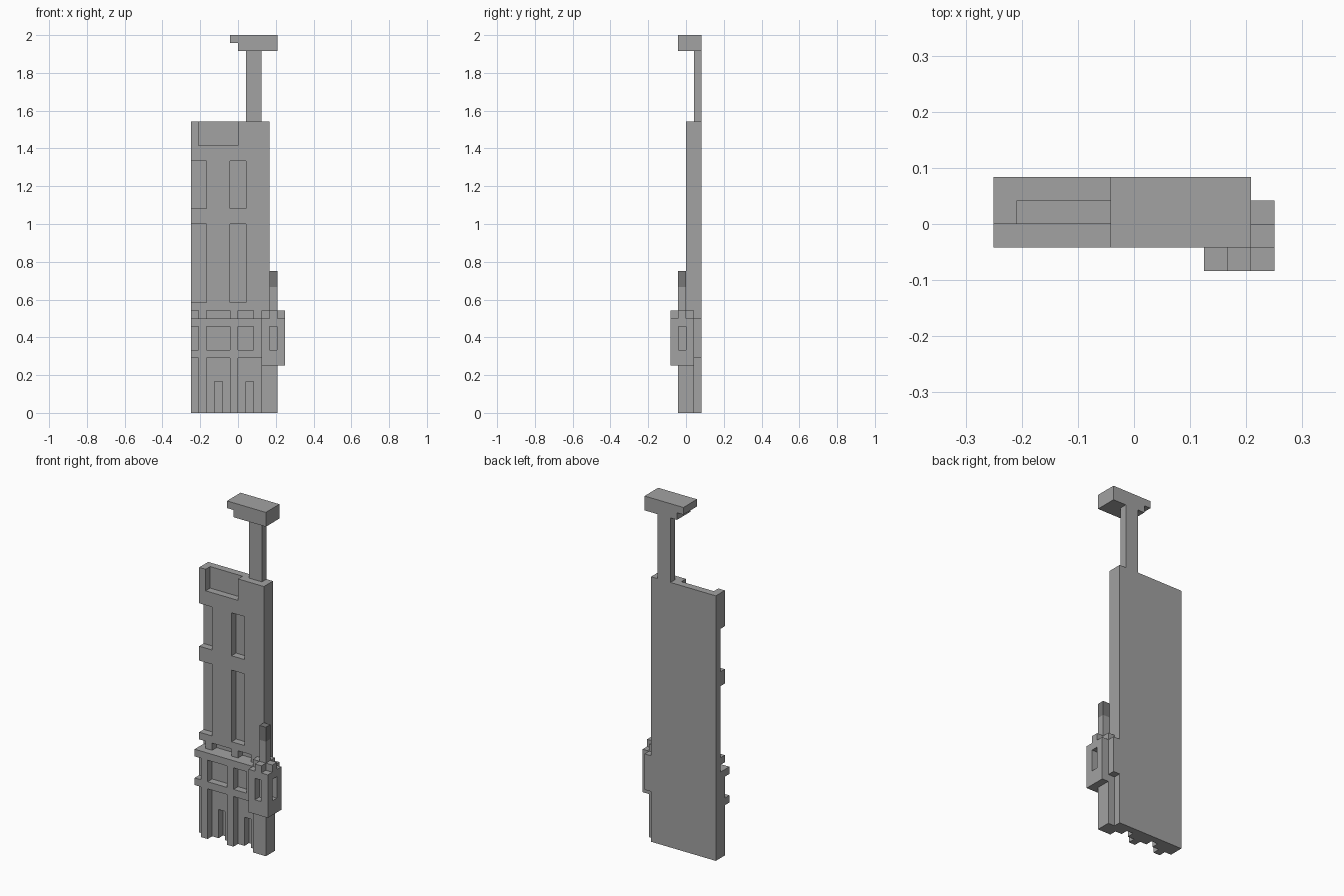
import bpy
import bmesh
from mathutils import Vector

if "Cube" in bpy.data.objects:
    bpy.data.objects.remove(bpy.data.objects["Cube"], do_unlink=True)

UNIT = 1 / 24  # every part sits on this module
ORIGIN = Vector((6, 2, 0))


def make_material(name, value):
    mat = bpy.data.materials.new(name)
    mat.use_nodes = True
    colour = (value, value, value, 1)
    mat.diffuse_color = colour
    mat.node_tree.nodes["Principled BSDF"].inputs["Base Color"].default_value = colour
    return mat


grey = make_material("stone grey", 0.36)
dark = make_material("dark grey", 0.19)


def box_object(name, boxes, mat):
    """Object made of boxes, each given as x, y and z ranges in modules."""
    bm = bmesh.new()
    for ranges in boxes:
        verts = bmesh.ops.create_cube(bm, size=1)["verts"]
        for v in verts:
            co = [hi if c > 0 else lo for c, (lo, hi) in zip(v.co, ranges)]
            v.co = (Vector(co) - ORIGIN) * UNIT
    mesh = bpy.data.meshes.new(name)
    bm.to_mesh(mesh)
    bm.free()
    mesh.materials.append(mat)
    obj = bpy.data.objects.new(name, mesh)
    bpy.context.collection.objects.link(obj)
    return obj


def carve(obj, boxes):
    """Cut box-shaped recesses out of an object."""
    cutter = box_object("cutter", boxes, grey)
    cutter.hide_render = True
    mod = obj.modifiers.new("recesses", "BOOLEAN")
    mod.operation = "DIFFERENCE"
    mod.solver = "EXACT"
    mod.object = cutter
    bpy.context.view_layer.update()
    with bpy.context.temp_override(object=obj, active_object=obj):
        bpy.ops.object.modifier_apply(modifier=mod.name)
    bpy.data.objects.remove(cutter, do_unlink=True)


# Tall wall slab with window recesses, a top recess, slots and door notches
wall = box_object("wall", [((0, 10), (2, 4), (0, 37))], grey)
FRONT = (-1, 3)
recesses = [((1, 6), FRONT, (34, 38))]
for z_range in ((26, 32), (14, 24)):
    recesses += [(x_range, FRONT, z_range) for x_range in ((-1, 2), (5, 7))]
recesses += [(x_range, FRONT, (12, 13)) for x_range in ((-1, 1), (2, 5), (6, 8))]
recesses += [((x, x + 1), FRONT, (-1, 4)) for x in (3, 7)]
carve(wall, recesses)

# Raised frame across the lower front, open at the windows and lower bays
frame = box_object("lower_frame", [((0, 9), (1, 2), (0, 12))], grey)
openings = [(x_range, FRONT, (8, 11)) for x_range in ((-1, 1), (2, 5), (6, 8))]
openings += [(x_range, FRONT, (-1, 7)) for x_range in ((-1, 1), (2, 5), (6, 10))]
carve(frame, openings)

# Side end of the raised band
box_object("side_band", [((10, 11), (3, 4), (7, 12))], grey)

# Corner pier under the bay
box_object("corner_pier", [((9, 11), (1, 2), (0, 6)),
                           ((10, 11), (2, 3), (0, 6))], grey)

# Projecting corner bay with a slit on each outer face
bay = box_object("corner_bay", [((9, 12), (0, 3), (6, 12))], grey)
carve(bay, [((10, 10.98), (-1, 1), (8, 11)),
            ((11, 13), (1.02, 2), (8, 11))])

# Cross-shaped cap on the bay
box_object("bay_cap", [((10, 11), (0, 3), (12, 13)),
                       ((9, 10), (1, 2), (12, 13)),
                       ((11, 12), (1, 2), (12, 13))], grey)

# Small chimney with a dark top
box_object("chimney", [((10, 11), (1, 2), (13, 16))], grey)
box_object("chimney_top", [((10, 11), (1, 2), (16, 18))], dark)

# Mast and its overhanging head
box_object("mast", [((7, 9), (3, 4), (37, 46))], grey)
box_object("mast_head", [((6, 11), (1, 4), (46, 48)),
                         ((5, 6), (1, 4), (47, 48))], grey)
